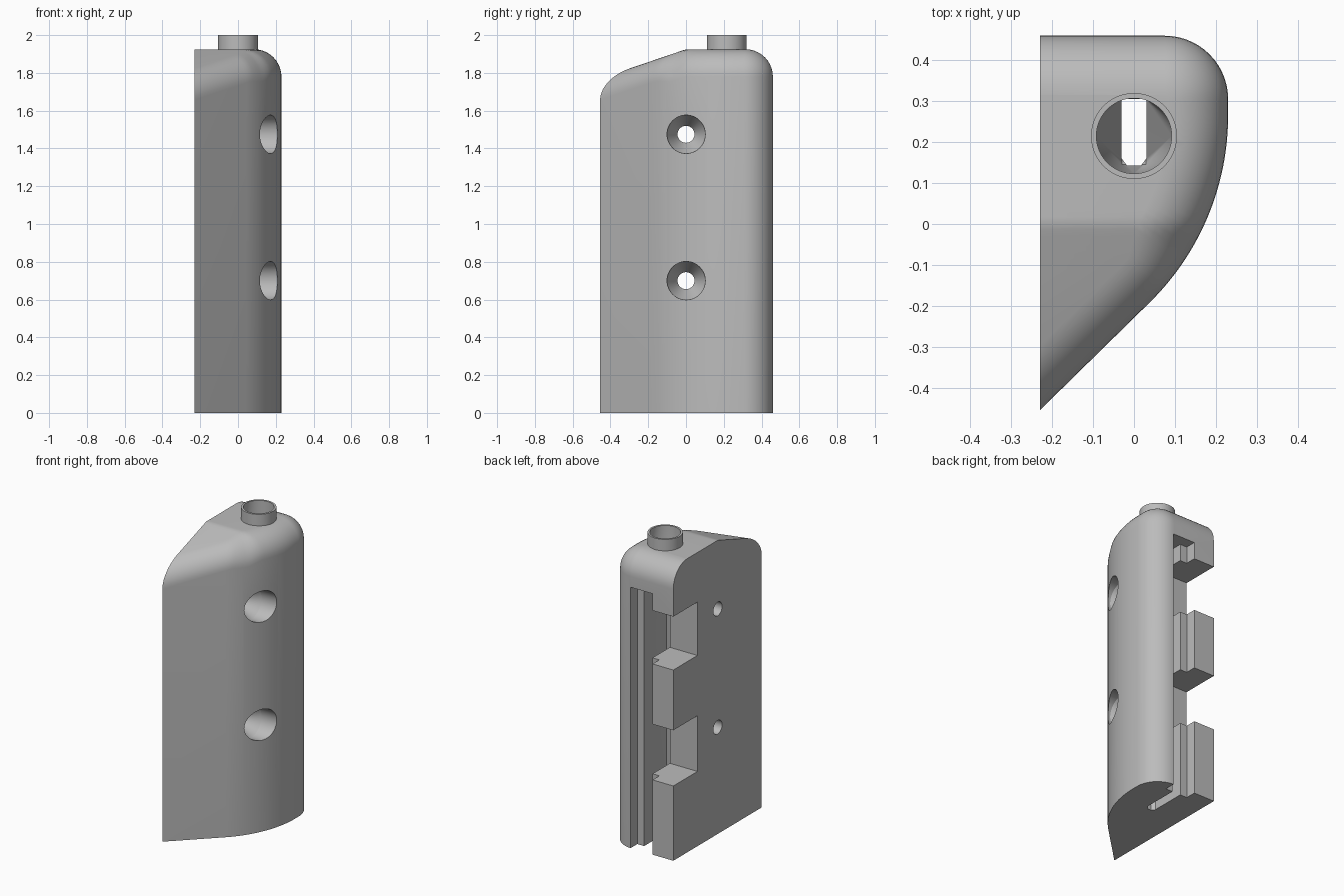
import bpy, bmesh
from math import sin, cos, pi, sqrt, atan, radians
from mathutils import Vector

cube = bpy.data.objects.get("Cube")
if cube:
    bpy.data.objects.remove(cube, do_unlink=True)

grey = bpy.data.materials.new("plain grey")
grey.use_nodes = True
grey.diffuse_color = (0.5, 0.5, 0.5, 1)
grey.node_tree.nodes["Principled BSDF"].inputs["Base Color"].default_value = (0.5, 0.5, 0.5, 1)

SIDE, TOP, EDGE, SLOPE = -0.23, 1.925, 0.145, 0.34
FILLET_STEPS = 10


def finish(name, bm):
    bmesh.ops.remove_doubles(bm, verts=bm.verts, dist=1e-5)
    bmesh.ops.recalc_face_normals(bm, faces=bm.faces)
    mesh = bpy.data.meshes.new(name)
    bm.to_mesh(mesh)
    bm.free()
    mesh.materials.append(grey)
    obj = bpy.data.objects.new(name, mesh)
    bpy.context.collection.objects.link(obj)
    return obj


def loft(name, rings):
    """Closed solid through a stack of equal rings."""
    bm = bmesh.new()
    rows = [[bm.verts.new(p) for p in ring] for ring in rings]
    n = len(rows[0])
    for a, b in zip(rows, rows[1:]):
        for i in range(n):
            j = (i + 1) % n
            bm.faces.new((a[i], a[j], b[j], b[i]))
    bm.faces.new(rows[0])
    bm.faces.new(rows[-1])
    return finish(name, bm)


def prism(name, outline, z0, z1):
    return loft(name, [[(x, y, z) for x, y in outline] for z in (z0, z1)])


def circle(r, cx=0.0, cy=0.0, n=48):
    return [(cx + r * cos(2 * pi * i / n), cy + r * sin(2 * pi * i / n)) for i in range(n)]


def combine(target, tool, operation):
    mod = target.modifiers.new(operation, 'BOOLEAN')
    mod.operation, mod.solver, mod.object = operation, 'EXACT', tool
    bpy.context.view_layer.objects.active = target
    bpy.ops.object.modifier_apply(modifier=mod.name)
    bpy.data.objects.remove(tool, do_unlink=True)


def roof(y):
    return TOP + SLOPE * min(y, 0)


def outline():
    """Points and outward normals from the front tip round to the back corner."""
    big, small = 0.64, 0.155
    pts = [(Vector((SIDE, -0.455)), Vector((0, -sqrt(2))))]
    for c, r, start, end, n in (((-0.41, 0.265), big, -45, 0, 24),
                                ((0.075, 0.305), small, 0, 90, 14)):
        for i in range(n + 1):
            a = radians(start + (end - start) * i / n)
            nrm = Vector((cos(a), sin(a)))
            pts.append((Vector(c) + nrm * r, nrm))
    pts.append((Vector((SIDE, 0.46)), Vector((0, 1))))
    return pts


def make_body():
    bm = bmesh.new()
    pts = outline()
    rows = [[bm.verts.new((p.x, p.y, 0)) for p, n in pts]]
    # rolled top edge, following the sloping roof
    for k in range(FILLET_STEPS + 1):
        row = []
        for p, n in pts:
            ny = n.y / max(n.length ** 2, 1)
            centre_y = p.y - n.y * EDGE
            g = SLOPE * max(-ny, 0) * min(max(-centre_y / 0.06, 0), 1)
            phi = atan(g)
            t = (pi / 2 - phi) * k / FILLET_STEPS
            q = p - n * EDGE * (1 - cos(t))
            drop = EDGE * (1 / cos(phi) - g * cos(t) - sin(t))
            row.append(bm.verts.new((q.x, q.y, roof(q.y) - drop)))
        rows.append(row)
    for a, b in zip(rows, rows[1:]):
        for i in range(len(pts) - 1):
            bm.faces.new((a[i], a[i + 1], b[i + 1], b[i]))
    # roof strips running across to the flat side
    inner = rows[-1]
    flat = [inner[0]] + [bm.verts.new((SIDE, v.co.y, v.co.z)) for v in inner[1:-2]] + [inner[-1]]
    for i in range(len(flat) - 1):
        quad = (inner[i], inner[i + 1], flat[i + 1], flat[i])
        bm.faces.new(list(dict.fromkeys(quad)))
    # flat mounting side and underside
    bm.faces.new([r[0] for r in rows] + flat[1:-1] + [r[-1] for r in reversed(rows)])
    bm.faces.new(rows[0])
    return finish("body", bm)


body = make_body()

# round collar on the roof
combine(body, prism("collar", circle(0.105, 0, 0.215, 64), 1.85, 2.0), 'UNION')

# stepped cable channel, open at the back and bottom
half = [(0.08, 0.6), (0.08, 0.39), (0.03, 0.39), (0.03, 0.16), (0.015, 0.14)]
channel = half + [(-x, y) for x, y in reversed(half)]
combine(body, prism("channel_cutter", channel, -0.1, 1.71), 'DIFFERENCE')

# two notches from the flat side into the channel
for z0, z1 in ((0.49, 0.855), (1.25, 1.60)):
    notch = [(-0.4, 0.21), (0, 0.21), (0, 0.6), (-0.4, 0.6)]
    combine(body, prism("notch_cutter", notch, z0, z1), 'DIFFERENCE')

# funnel from the collar down into the channel
bm = bmesh.new()
for z in (2.05, 1.93):
    for x, y in circle(0.092, 0, 0.215, 64):
        bm.verts.new((x, y, z))
for x in (-0.029, 0.029):
    for y in (0.145, 0.305):
        bm.verts.new((x, y, 1.69))
bmesh.ops.convex_hull(bm, input=bm.verts)
combine(body, finish("funnel_cutter", bm), 'DIFFERENCE')

# countersunk screw holes
for z in (0.70, 1.475):
    steps = ((-0.4, 0.045), (0.0, 0.045), (0.1, 0.1), (0.4, 0.106))
    rings = [[(x, y, z + h) for y, h in circle(r)] for x, r in steps]
    combine(body, loft("screw_cutter", rings), 'DIFFERENCE')

bpy.ops.object.select_all(action='DESELECT')
body.select_set(True)
bpy.context.view_layer.objects.active = body
bpy.ops.object.shade_smooth_by_angle(angle=radians(25))
